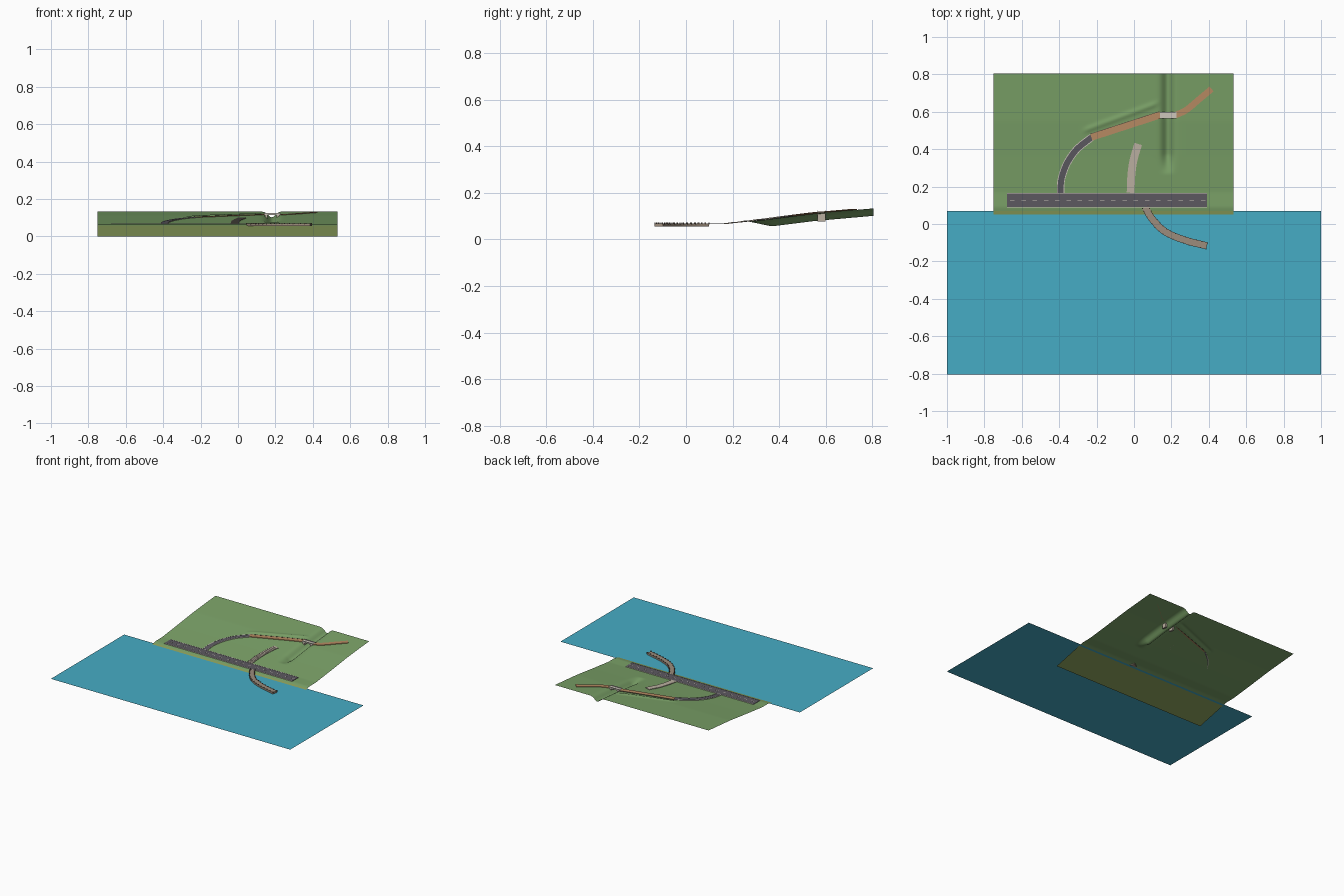
import bpy, bmesh, math
from mathutils import Vector

if "Cube" in bpy.data.objects:
    bpy.data.objects.remove(bpy.data.objects["Cube"])


def colour(name, r, g, b):
    m = bpy.data.materials.new(name)
    lin = [((c / 255 + 0.055) / 1.055) ** 2.4 for c in (r, g, b)]
    m.diffuse_color = (*lin, 1)
    m.use_nodes = True
    m.node_tree.nodes["Principled BSDF"].inputs["Base Color"].default_value = m.diffuse_color
    return m


GRASS = colour("grass green", 123, 162, 104)
SAND = colour("olive shore", 140, 160, 92)
WATER = colour("water blue", 70, 172, 197)
ASPHALT = colour("asphalt grey", 92, 89, 96)
KERB = colour("pale kerb", 205, 198, 188)
DIRT = colour("dirt brown", 182, 138, 98)
STONE = colour("beige stone", 186, 175, 160)
WOOD = colour("weathered wood", 156, 140, 124)
DARK = colour("dark timber", 92, 76, 64)


def lerp_profile(profile, v):
    for (a, za), (b, zb) in zip(profile, profile[1:]):
        if v <= b:
            return za + (zb - za) * (v - a) / (b - a)
    return profile[-1][1]


SLOPE = [(-0.19, 0.0), (0.055, 0.056), (0.09, 0.064), (0.17, 0.065),
         (0.35, 0.086), (0.55, 0.111), (0.81, 0.134)]


def ground(x, y):
    z = lerp_profile(SLOPE, y)
    # stream gully running to the back edge
    depth = 0.032 * min(1, max(0, (y - 0.27) / 0.1))
    z -= depth * math.exp(-((x - 0.18) / 0.027) ** 2)
    # low bank beside the straight path
    t = (x + 0.25) / 0.39
    d = y - (0.505 + 0.145 * t)
    fade = min(1, max(0, min(t + 0.08, 1.0 - t) * 10))
    return z + 0.006 * fade * math.exp(-(d / 0.013) ** 2)


def finish(name, bm, mats):
    me = bpy.data.meshes.new(name)
    bm.to_mesh(me)
    bm.free()
    ob = bpy.data.objects.new(name, me)
    bpy.context.collection.objects.link(ob)
    for m in mats:
        me.materials.append(m)
    return ob


def box(bm, centre, size, angle=0):
    c, s = math.cos(angle), math.sin(angle)
    vs = bmesh.ops.create_cube(bm, size=1)["verts"]
    for v in vs:
        x, y, z = (v.co[i] * size[i] for i in range(3))
        v.co = Vector(centre) + Vector((x * c - y * s, x * s + y * c, z))


def smooth_path(pts, n=8):
    # Catmull-Rom curve through the control points
    p = [Vector(q) for q in pts]
    p = [2 * p[0] - p[1]] + p + [2 * p[-1] - p[-2]]
    out = []
    for a, b, c, d in zip(p, p[1:], p[2:], p[3:]):
        for i in range(n):
            t = i / n
            out.append(0.5 * (2 * b + (c - a) * t + (2 * a - 5 * b + 4 * c - d) * t * t
                              + (3 * b - a - 3 * c + d) * t ** 3))
    return out + [p[-2]]


def side(path, i):
    d = (path[min(i + 1, len(path) - 1)] - path[max(i - 1, 0)]).normalized()
    return Vector((-d.y, d.x))


def ribbon(name, path, width, height, thick, mat, offset=0):
    # solid strip following a path
    bm = bmesh.new()
    rings = []
    for i, p in enumerate(path):
        n, z = side(path, i), height(p)
        ring = []
        for w, dz in ((-1, -thick), (1, -thick), (1, 0), (-1, 0)):
            q = p + n * (offset + w * width / 2)
            ring.append(bm.verts.new((q.x, q.y, z + dz)))
        rings.append(ring)
    for a, b in zip(rings, rings[1:]):
        for j in range(4):
            k = (j + 1) % 4
            bm.faces.new((a[j], a[k], b[k], b[j]))
    bm.faces.new(rings[0])
    bm.faces.new(rings[-1][::-1])
    bmesh.ops.recalc_face_normals(bm, faces=bm.faces[:])
    return finish(name, bm, [mat])


# Hillside with submerged shore
NX, NY = 128, 100
bm = bmesh.new()
grid = []
for j in range(NY + 1):
    y = -0.19 + 0.995 * j / NY
    grid.append([])
    for i in range(NX + 1):
        x = -0.752 + 1.284 * i / NX
        grid[-1].append(bm.verts.new((x, y, ground(x, y))))
for j in range(NY):
    for i in range(NX):
        f = bm.faces.new((grid[j][i], grid[j][i + 1], grid[j + 1][i + 1], grid[j + 1][i]))
        f.smooth = True
        f.material_index = 1 if f.calc_center_median().y < 0.07 else 0
finish("hillside", bm, [GRASS, SAND])

# Sea surface
bm = bmesh.new()
bm.faces.new([bm.verts.new((x, y, 0.055)) for x, y in ((-1, -0.805), (1, -0.805), (1, 0.07), (-1, 0.07))])
finish("sea", bm, [WATER])

# Coast road with kerbs and centre dashes
road = [Vector((-0.68, 0.127)), Vector((0.39, 0.127))]
ribbon("coast_road", road, 0.07, lambda p: 0.068, 0.0025, ASPHALT)
for s, n in ((-1, "front"), (1, "back")):
    ribbon(n + "_kerb", road, 0.004, lambda p: 0.069, 0.0035, KERB, s * 0.037)
bm = bmesh.new()
for k in range(18):
    box(bm, (-0.65 + k * 0.06, 0.127, 0.0682), (0.024, 0.004, 0.001))
finish("centre_dashes", bm, [KERB])


def on_slope(lift):
    return lambda p: lerp_profile(SLOPE, p.y) + lift


# Curved side road climbing the hill
bend = smooth_path([(-0.393, 0.165), (-0.388, 0.24), (-0.358, 0.325), (-0.305, 0.4), (-0.225, 0.465)])
ribbon("side_road", bend, 0.034, on_slope(0.004), 0.003, ASPHALT)
for s, n in ((-1, "right"), (1, "left")):
    ribbon("side_road_" + n + "_kerb", bend, 0.004, on_slope(0.005), 0.004, KERB, s * 0.018)

# Dirt paths either side of the bridge
straight = [Vector((-0.228 + 0.37 * t / 12, 0.463 + 0.12 * t / 12)) for t in range(13)]
ribbon("dirt_path", straight, 0.036, on_slope(0.005), 0.004, DIRT)
ribbon("dirt_path_edge", straight, 0.003, on_slope(0.006), 0.005, DARK, 0.019)
upper = smooth_path([(0.222, 0.582), (0.28, 0.61), (0.35, 0.668), (0.415, 0.722)])
ribbon("upper_path", upper, 0.034, on_slope(0.005), 0.004, DIRT)

# Footbridge over the gully
bm = bmesh.new()
box(bm, (0.183, 0.582, 0.117), (0.088, 0.036, 0.006))
for y in (0.566, 0.598):
    box(bm, (0.183, y, 0.122), (0.088, 0.003, 0.005))
finish("footbridge", bm, [KERB])
bm = bmesh.new()
for x in (0.152, 0.214):
    box(bm, (x, 0.582, 0.096), (0.014, 0.034, 0.036))
finish("bridge_abutments", bm, [STONE])

# Stone steps up the middle of the slope
stair = smooth_path([(-0.018, 0.168), (-0.015, 0.25), (-0.004, 0.335), (0.022, 0.427)], 6)
bm = bmesh.new()
for i, (a, b) in enumerate(zip(stair, stair[1:])):
    m, d = (a + b) / 2, b - a
    box(bm, (m.x, m.y, on_slope(0.0035)(m)), (d.length + 0.002, 0.042, 0.004), math.atan2(d.y, d.x))
finish("stone_steps", bm, [STONE])

# Curved pier with small posts along both edges
pier = smooth_path([(0.06, 0.09), (0.095, 0.03), (0.165, -0.04), (0.27, -0.086), (0.39, -0.117)])
ribbon("pier_deck", pier, 0.038, lambda p: 0.068, 0.013, WOOD)
bm = bmesh.new()
for i in range(0, len(pier), 2):
    for s in (-1, 1):
        q = pier[i] + side(pier, i) * s * 0.017
        box(bm, (q.x, q.y, 0.068), (0.005, 0.005, 0.008))
finish("pier_posts", bm, [DARK])
